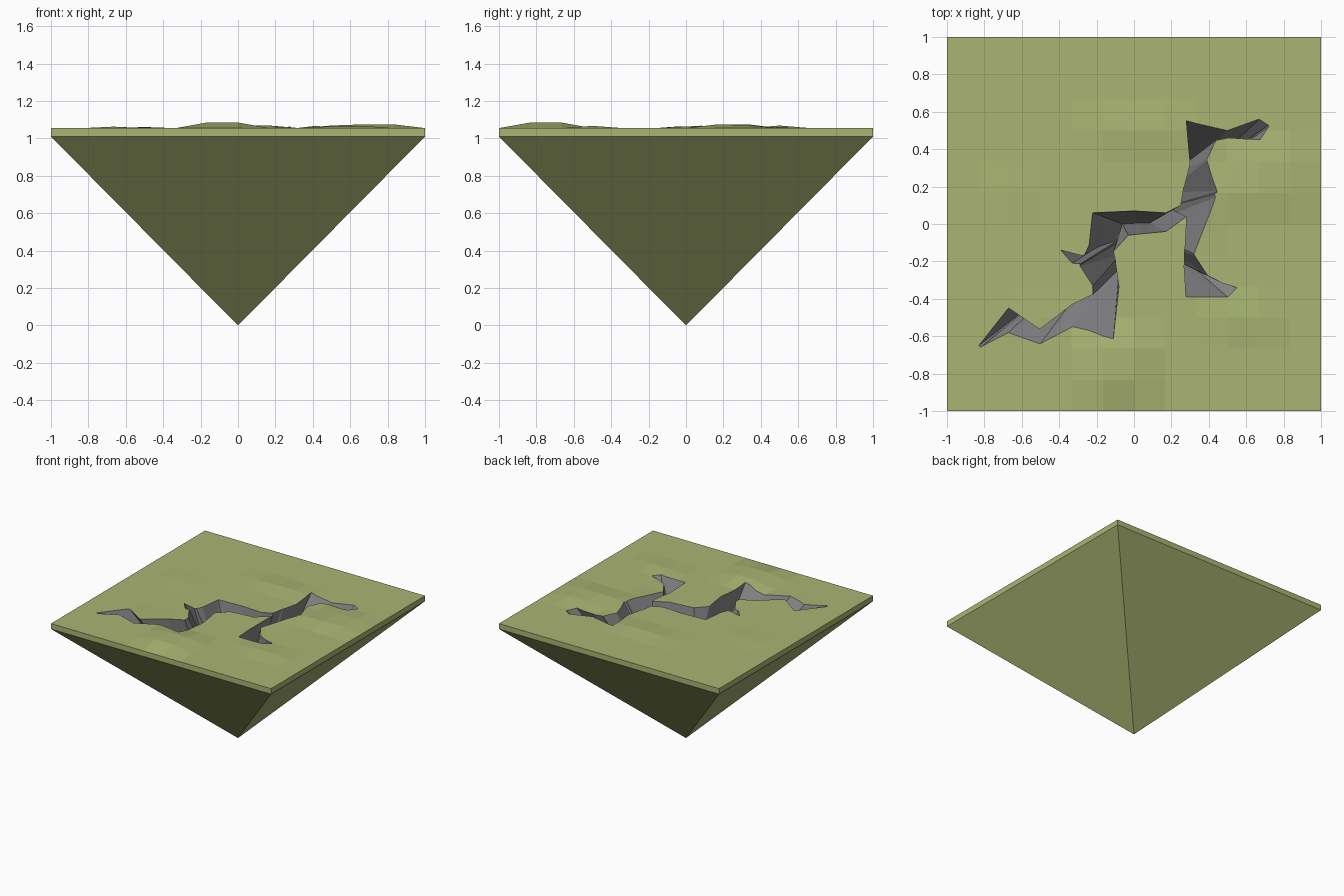
import bpy, bmesh
from mathutils import Vector

if "Cube" in bpy.data.objects:
    bpy.data.objects.remove(bpy.data.objects["Cube"])

TOP, RIM, K = 1.055, 1.01, 0.5   # ground level, slab underside, crack floor scale


def material(name, rgb):
    m = bpy.data.materials.new(name)
    m.diffuse_color = (*rgb, 1)
    m.use_nodes = True
    m.node_tree.nodes["Principled BSDF"].inputs["Base Color"].default_value = m.diffuse_color
    return m


grass = material("grass", (0.40, 0.46, 0.17))
rock = material("rock", (0.25, 0.25, 0.26))


def make_object(name, bm):
    bmesh.ops.recalc_face_normals(bm, faces=bm.faces[:])
    me = bpy.data.meshes.new(name)
    bm.to_mesh(me)
    bm.free()
    me.materials.append(grass)
    me.materials.append(rock)
    ob = bpy.data.objects.new(name, me)
    bpy.context.collection.objects.link(ob)
    return ob


# Ground: gently bumpy grid, thin slab edge, inverted pyramid below
bumps = {(-1, -5): .03, (0, -5): .03, (-1, -4): .03, (0, -4): .03,
         (2, 0): .012, (3, 1): .014, (4, 1): .02, (5, 1): .02, (4, 2): .02,
         (5, 2): .016, (1, 3): .014, (0, 3): .014, (-1, 3): .008,
         (-4, 1): .008, (3, -3): .01, (4, -3): .012, (-3, -3): .006}
bm = bmesh.new()
bmesh.ops.create_grid(bm, x_segments=12, y_segments=12, size=1)
for v in bm.verts:
    v.co.z = TOP + bumps.get((round(v.co.x * 6), round(v.co.y * 6)), 0)
border = [e for e in bm.edges if e.is_boundary]
ret = bmesh.ops.extrude_edge_only(bm, edges=border)
for v in [g for g in ret["geom"] if isinstance(g, bmesh.types.BMVert)]:
    v.co.z = RIM
apex = bm.verts.new((0, 0, 0))
for e in [e for e in bm.edges if e.is_boundary]:
    bm.faces.new((*e.verts, apex))
ground = make_object("cracked_ground", bm)


# Wedge cutter: pairs of rim points meeting at a floor drawn towards the apex
def wedge(name, pairs):
    bm = bmesh.new()
    rings = []
    for lx, ly, rx, ry in pairs:
        l, r = Vector((lx, ly, TOP)), Vector((rx, ry, TOP))
        b = (l + r) / 2 * K
        rings.append([bm.verts.new(b + (p - b) * s)
                      for p, s in ((l, 1.1), (r, 1.1), (b, 1))])
    for a, c in zip(rings, rings[1:]):
        for i in range(3):
            j = (i + 1) % 3
            bm.faces.new((a[i], a[j], c[j]))
            bm.faces.new((a[i], c[j], c[i]))
    bm.faces.new(rings[0])
    bm.faces.new(rings[-1])
    for f in bm.faces:
        f.material_index = 1
    ob = make_object(name, bm)
    ob.hide_render = True
    return ob


main = [(-.83, -.65, -.82, -.66), (-.67, -.45, -.67, -.58),
        (-.5, -.56, -.5, -.64), (-.33, -.43, -.33, -.55),
        (-.22, -.38, -.11, -.6), (-.22, -.33, -.08, -.33),
        (-.29, -.22, -.1, -.2), (-.24, -.11, -.11, -.15),
        (-.22, .06, -.03, -.06), (0, .07, .06, -.05), (.17, .06, .17, -.04),
        (.25, .1, .28, .04), (.27, .2, .44, .17), (.3, .33, .39, .34),
        (.28, .55, .44, .45), (.5, .5, .5, .46), (.67, .56, .67, .45),
        (.72, .53, .72, .52)]
branch = [(.28, .1, .42, .2), (.28, .03, .43, .14), (.27, -.14, .32, -.16),
          (.27, -.24, .39, -.27), (.28, -.39, .48, -.32),
          (.5, -.39, .55, -.34)]
spur = [(-.39, -.14, -.385, -.15), (-.28, -.17, -.33, -.21),
        (-.2, -.14, -.2, -.22)]

for name, pairs in (("main", main), ("branch", branch), ("spur", spur)):
    cutter = wedge(name + "_crack_cutter", pairs)
    mod = ground.modifiers.new(name + "_crack", "BOOLEAN")
    mod.operation, mod.solver, mod.object = "DIFFERENCE", "EXACT", cutter
    mod.use_self = True

# Bake the cracks in and drop the cutters
bpy.context.view_layer.update()
dg = bpy.context.evaluated_depsgraph_get()
baked = bpy.data.meshes.new_from_object(ground.evaluated_get(dg))
ground.modifiers.clear()
ground.data = baked
for ob in list(bpy.data.objects):
    if ob.name.endswith("_cutter"):
        bpy.data.objects.remove(ob)
